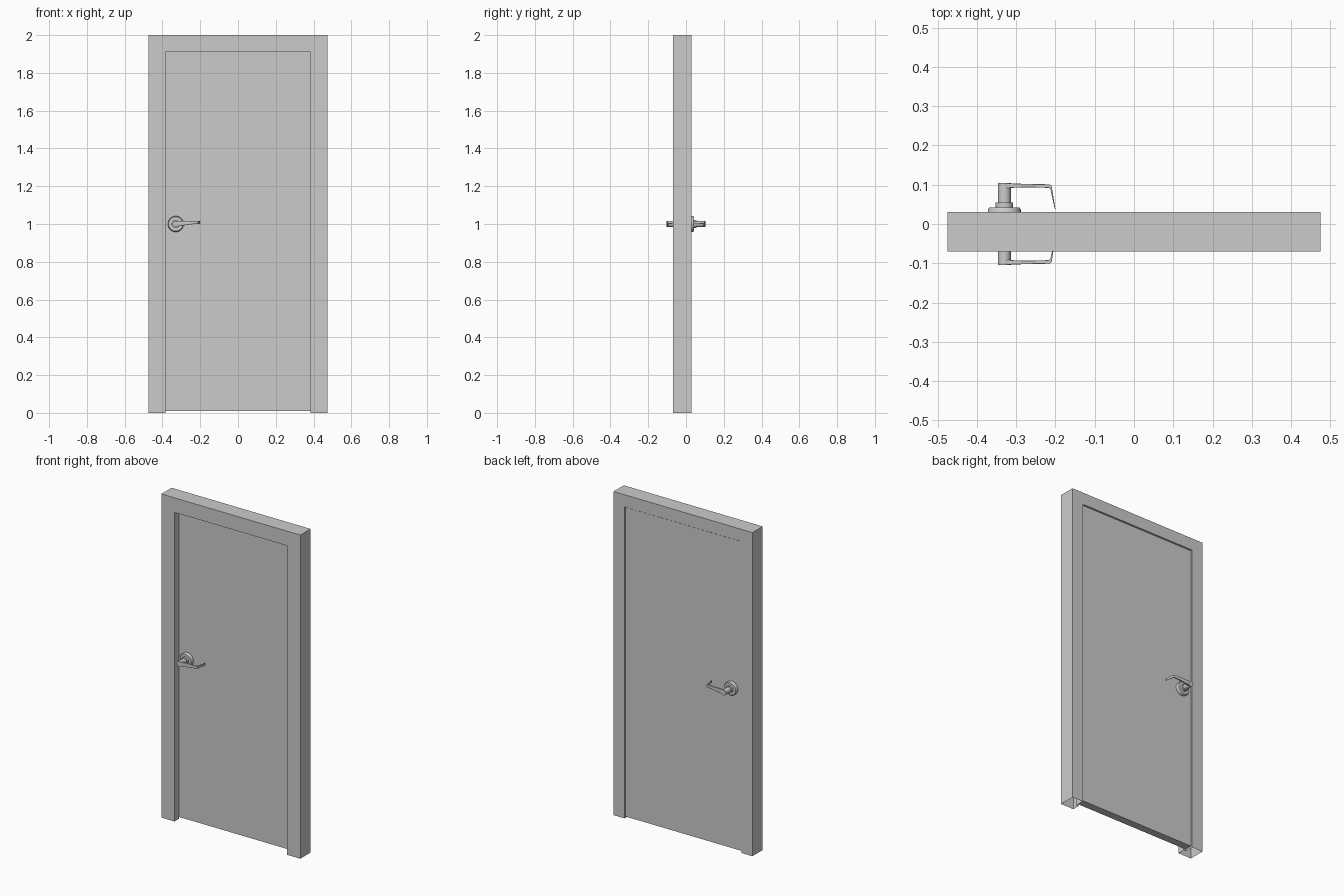
import bpy, bmesh, math

if "Cube" in bpy.data.objects:
    bpy.data.objects.remove(bpy.data.objects["Cube"])

AXIS_X, AXIS_Z = -0.33, 1.0


def make(name, bm, smooth=False):
    me = bpy.data.meshes.new(name)
    bm.to_mesh(me)
    bm.free()
    ob = bpy.data.objects.new(name, me)
    bpy.context.collection.objects.link(ob)
    if smooth:
        bpy.ops.object.select_all(action='DESELECT')
        ob.select_set(True)
        bpy.context.view_layer.objects.active = ob
        bpy.ops.object.shade_smooth_by_angle(angle=math.radians(35))
    return ob


def bridge(bm, a, b):
    n = len(a)
    for i in range(n):
        j = (i + 1) % n
        bm.faces.new((a[i], a[j], b[j], b[i]))


def frame():
    # rebated jamb profile (inset, y) swept up, across and down; open at the floor
    profile = [(0, -0.07), (0.09, -0.07), (0.09, -0.025),
               (0.075, -0.025), (0.075, 0.03), (0, 0.03)]
    bm = bmesh.new()
    rings = []
    for sx, top in ((-1, 0), (-1, 1), (1, 1), (1, 0)):
        rings.append([bm.verts.new((sx * (0.475 - d), y, (2 - d) * top))
                      for d, y in profile])
    for a, b in zip(rings, rings[1:]):
        bridge(bm, a, b)
    bmesh.ops.recalc_face_normals(bm, faces=bm.faces[:])
    make("door_frame", bm)


def panel():
    bm = bmesh.new()
    bmesh.ops.create_cube(bm, size=1)
    for v in bm.verts:
        v.co.x *= 0.794
        v.co.y *= 0.048
        v.co.z = 0.01 + (v.co.z + 0.5) * 1.911
    make("door_panel", bm)


def rose(name, s):
    # lathed plate, collar and neck
    profile = [(0.042, 0.024), (0.042, 0.036), (0.038, 0.042), (0.022, 0.042),
               (0.022, 0.055), (0.0165, 0.055), (0.0165, 0.104)]
    bm = bmesh.new()
    n = 32
    rings = []
    for r, y in profile:
        rings.append([bm.verts.new((AXIS_X + r * math.cos(2 * math.pi * i / n), s * y,
                                    AXIS_Z + r * math.sin(2 * math.pi * i / n)))
                      for i in range(n)])
    for a, b in zip(rings, rings[1:]):
        bridge(bm, a, b)
    bm.faces.new(rings[0])
    bm.faces.new(rings[-1])
    bmesh.ops.recalc_face_normals(bm, faces=bm.faces[:])
    make(name, bm, True)


def lever(name, s):
    # stations: outer (x, y), inner (x, y), low z, high z
    stations = [((-0.33, 0.1035), (-0.33, 0.091), 0.986, 1.015),
                ((-0.29, 0.1025), (-0.29, 0.093), 0.992, 1.016),
                ((-0.25, 0.1015), (-0.25, 0.093), 0.998, 1.017),
                ((-0.215, 0.101), (-0.218, 0.092), 1.001, 1.017),
                ((-0.210, 0.098), (-0.213, 0.090), 1.001, 1.017),
                ((-0.200, 0.038), (-0.202, 0.039), 1.002, 1.016)]
    bm = bmesh.new()
    rings = []
    for (ox, oy), (ix, iy), lo, hi in stations:
        rings.append([bm.verts.new(c) for c in ((ox, s * oy, lo), (ox, s * oy, hi),
                                                (ix, s * iy, hi), (ix, s * iy, lo))])
    for a, b in zip(rings, rings[1:]):
        bridge(bm, a, b)
    bm.faces.new(rings[0])
    bm.faces.new(rings[-1])
    bmesh.ops.recalc_face_normals(bm, faces=bm.faces[:])
    ob = make(name, bm, True)
    bev = ob.modifiers.new("soft_edges", 'BEVEL')
    bev.width = 0.001
    bev.segments = 2
    bev.limit_method = 'ANGLE'
    bev.angle_limit = math.radians(50)


frame()
panel()
for side, s in (("front", -1), ("back", 1)):
    rose(side + "_handle_rose", s)
    lever(side + "_handle_lever", s)
